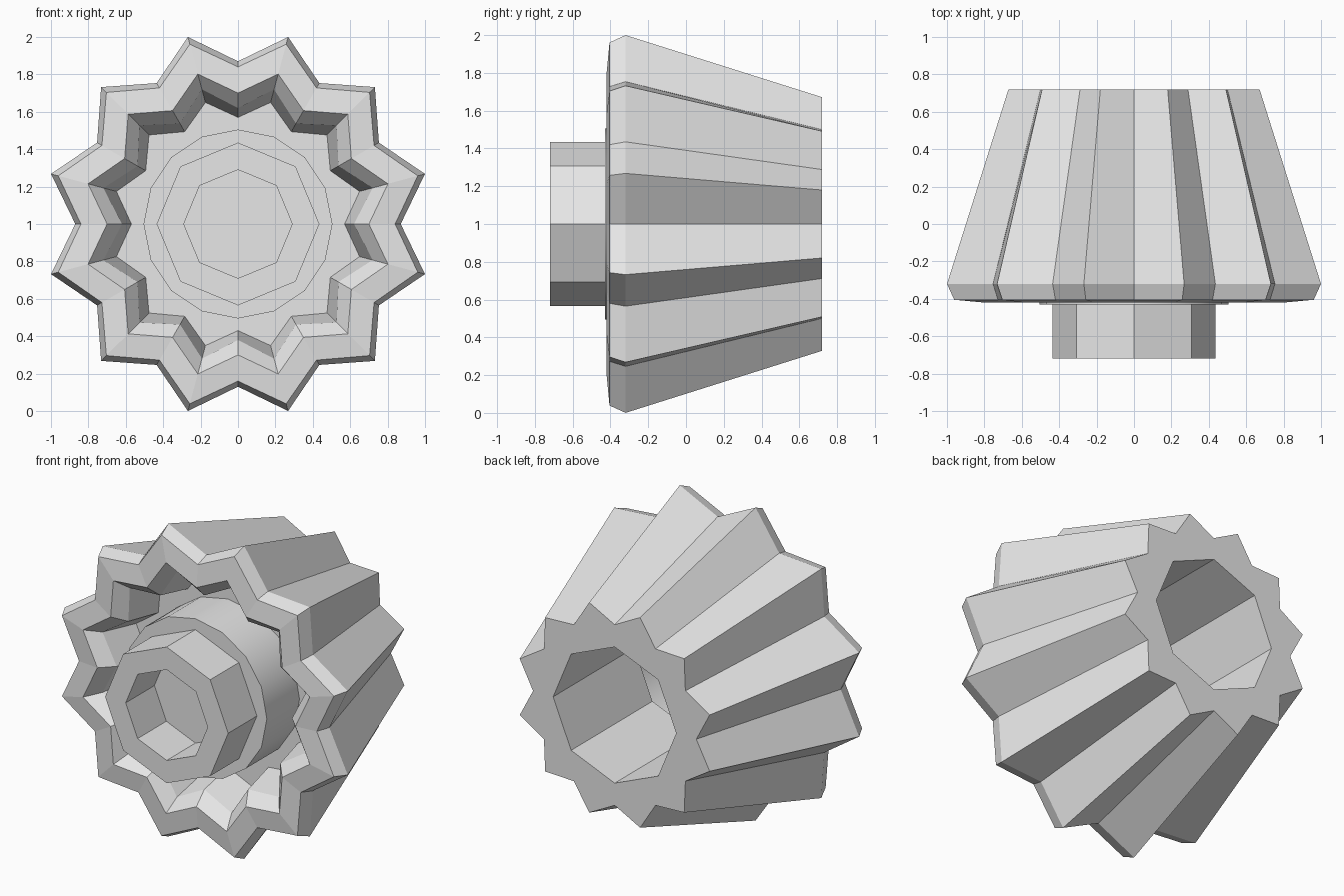
import bpy, bmesh
from math import sin, cos, tau, radians

old = bpy.data.objects.get("Cube")
if old:
    bpy.data.objects.remove(old)

grey = bpy.data.materials.new("plain_grey")
grey.use_nodes = True
grey.diffuse_color = (0.8, 0.8, 0.8, 1)
grey.node_tree.nodes["Principled BSDF"].inputs["Base Color"].default_value = grey.diffuse_color

CENTRE = 1.0


def ring(bm, count, y, radius, valley=None):
    """Ring of vertices about the y axis; valley alternates to make a star."""
    verts = []
    for i in range(count):
        r = valley if valley and i % 2 == 0 else radius
        a = tau * i / count
        verts.append(bm.verts.new((r * cos(a), y, CENTRE + r * sin(a))))
    return verts


def bridge(bm, a, b):
    """Join two rings; the first may have a whole multiple of the second's sides."""
    n, m = len(a), len(b)
    step = n // m
    for j in range(m):
        outer = [a[(j * step + k) % n] for k in range(step + 1)]
        bm.faces.new(outer + [b[(j + 1) % m], b[j]])


def finish(bm, name):
    bmesh.ops.recalc_face_normals(bm, faces=bm.faces)
    mesh = bpy.data.meshes.new(name)
    bm.to_mesh(mesh)
    bm.free()
    mesh.materials.append(grey)
    obj = bpy.data.objects.new(name, mesh)
    bpy.context.collection.objects.link(obj)
    return obj


# Fluted body: star sections from the back, over the rim, into the recess
back, floor, bore = 0.72, -0.10, 0.435
bm = bmesh.new()
sections = [  # y, tip radius, valley radius
    (back, 0.695, 0.577),
    (-0.32, 1.035, 0.87),
    (-0.405, 0.995, 0.84),
    (-0.42, 0.83, 0.70),
    (-0.34, 0.745, 0.62),
    (floor, 0.673, 0.57),
]
stars = [ring(bm, 24, *s) for s in sections]
for a, b in zip(stars, stars[1:]):
    bridge(bm, a, b)
# Eight-sided bore from the recess floor to the back
bore_front = ring(bm, 8, floor, bore)
bore_back = ring(bm, 8, back, bore)
bridge(bm, stars[-1], bore_front)
bridge(bm, bore_front, bore_back)
bridge(bm, stars[0], bore_back)
finish(bm, "fluted_body")

# Round core standing in the recess, closed at the front
cap = -0.43
bm = bmesh.new()
core_back = ring(bm, 16, floor, 0.505)
core_front = ring(bm, 16, cap, 0.505)
bridge(bm, core_back, core_front)
bm.faces.new(core_front)
core = finish(bm, "round_core")
# An open shell: make the wall face outwards
bm = bmesh.new()
bm.from_mesh(core.data)
bm.faces.ensure_lookup_table()
if bm.faces[-1].normal.y > 0:
    bmesh.ops.reverse_faces(bm, faces=bm.faces)
bm.to_mesh(core.data)
bm.free()
bpy.context.view_layer.objects.active = core
core.select_set(True)
bpy.ops.object.shade_smooth_by_angle(angle=radians(30))
core.select_set(False)

# Eight-sided hub with a blind socket
bm = bmesh.new()
hub = [ring(bm, 8, y, r) for y, r in
       ((cap, bore), (-0.72, bore), (-0.72, 0.29), (cap, 0.29))]
for a, b in zip(hub, hub[1:] + hub[:1]):
    bridge(bm, a, b)
finish(bm, "socket_hub")
